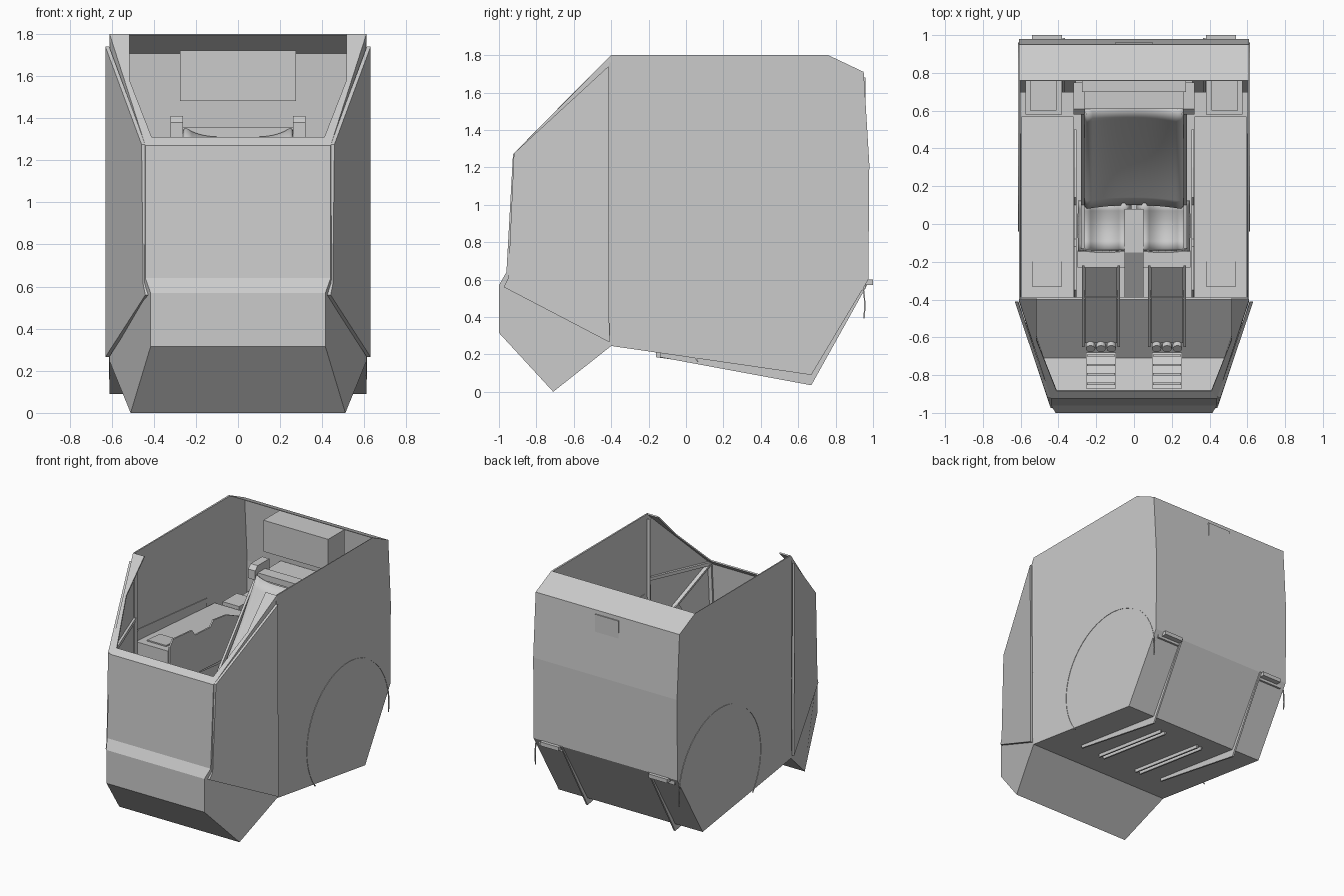
import bpy, bmesh, math
from mathutils import Vector

if "Cube" in bpy.data.objects:
    bpy.data.objects.remove(bpy.data.objects["Cube"])


def mesh_object(name, verts, faces, mirror=False, thick=0.0, recalc=True):
    me = bpy.data.meshes.new(name)
    me.from_pydata([tuple(v) for v in verts], [], faces)
    bm = bmesh.new()
    bm.from_mesh(me)
    if recalc:
        bmesh.ops.recalc_face_normals(bm, faces=bm.faces)
    bm.to_mesh(me)
    bm.free()
    ob = bpy.data.objects.new(name, me)
    bpy.context.collection.objects.link(ob)
    if thick:
        s = ob.modifiers.new("thickness", 'SOLIDIFY')
        s.thickness, s.offset = thick, -1
    if mirror:
        ob.modifiers.new("mirror", 'MIRROR')
    return ob


def prism(name, yz, x0, x1, mirror=False):
    """Side profile in y,z pushed out from x0 to x1."""
    n = len(yz)
    v = [(x0, y, z) for y, z in yz] + [(x1, y, z) for y, z in yz]
    f = [list(range(n)), list(range(n, 2 * n))]
    f += [[i, (i + 1) % n, n + (i + 1) % n, n + i] for i in range(n)]
    return mesh_object(name, v, f, mirror)


def box(name, x, y, z, mirror=False):
    return prism(name, [(y[0], z[0]), (y[1], z[0]), (y[1], z[1]), (y[0], z[1])],
                 x[0], x[1], mirror)


def strut(name, a, b, w=0.025, mirror=True):
    a, b = Vector(a), Vector(b)
    d = (b - a).normalized()
    s = d.cross(Vector((1, 0.3, 0))).normalized() * w / 2
    t = d.cross(s).normalized() * w / 2
    v = [p + i * s + j * t for p in (a, b) for i, j in ((1, 1), (-1, 1), (-1, -1), (1, -1))]
    f = [[0, 1, 2, 3], [4, 5, 6, 7]] + [[i, (i + 1) % 4, 4 + (i + 1) % 4, 4 + i] for i in range(4)]
    return mesh_object(name, v, f, mirror)


# outer shell: right-hand outline, from top front round the bottom to top rear
R = [(.61, -.4, 1.8), (.44, -.925, 1.27), (.44, -.96, .64), (.415, -1, .57),
     (.415, -1, .315), (.51, -.71, 0), (.61, -.4, .245), (.61, .67, .09),
     (.61, .975, .6), (.61, .98, 1.22), (.61, .95, 1.71), (.61, .76, 1.8)]
n = len(R)
sides = [[0, 1, 2, 6], [2, 3, 4, 5, 6], [0, 6, 7, 8, 9, 10, 11]]
faces = sides + [[i + n for i in reversed(f)] for f in sides]
faces += [[i, i + n, i + 1 + n, i + 1] for i in range(1, n - 1)]
mesh_object("cab_shell", R + [(-x, y, z) for x, y, z in R], faces, thick=0.01)

# sloping rim round the front of the opening
rim = [(.61, -.4, 1.8), (.44, -.925, 1.27), (0, -.925, 1.27), (0, -.885, 1.31),
       (.41, -.885, 1.31), (.515, -.62, 1.58), (.515, -.4, 1.8)]
mesh_object("opening_rim", rim, [[0, 1, 4, 5, 6], [1, 2, 3, 4]], mirror=True, thick=0.01)

# angled outer side plates
plate = [(.63, -.415, 1.74), (.458, -.92, 1.275), (.45, -.95, .61), (.44, -.975, .56), (.63, -.41, .265)]
mesh_object("front_side_plate", plate + [(x - .018, y, z) for x, y, z in plate],
            [[0, 1, 2, 3, 4], [5, 6, 7, 8, 9]] +
            [[i, (i + 1) % 5, 5 + (i + 1) % 5, 5 + i] for i in range(5)], mirror=True)

# window frame struts inside the front sides
for k, (a, b) in enumerate([((.595, -.4, 1.76), (.595, -.4, .3)),
                            ((.43, -.905, 1.27), (.595, -.4, 1.3)),
                            ((.43, -.905, 1.27), (.595, -.4, .85)),
                            ((.43, -.905, 1.27), (.425, -.94, .62))]):
    strut("frame_strut_%d" % k, a, b)

# round side disc outline, clipped by the shell bottom
ring = []
for k in range(34):
    a = math.radians(-8 + k * 225 / 33)
    y, z = .46 + .5 * math.cos(a), .46 + .5 * math.sin(a)
    if z > .12:
        ring.append((y, z))
v, f = [], []
for y, z in ring:
    for s in (1, .985):
        v.append((.613, .46 + (y - .46) * s, .46 + (z - .46) * s))
for i in range(len(ring) - 1):
    f.append([2 * i, 2 * i + 1, 2 * i + 3, 2 * i + 2])
mesh_object("side_disc_edge", v, f, mirror=True, thick=0.006)

# underside blades, channels and rear brackets
prism("underside_blade", [(.985, .6), (.67, .035), (-.14, .185), (-.14, .215), (.66, .1), (.965, .6)],
      .365, .378, True)
box("rear_bracket", (.38, .54), (.95, 1.0), (.57, .6), True)
for x in (.145, .185):
    prism("underside_rail", [(-.16, .22), (-.16, .185), (.53, .085), (.53, .12)], x, x + .012, True)

# inner floor
prism("floor", [(-.39, .3), (-.39, .42), (.7, .42), (.7, .3)], -.6, .6)

# armrest consoles with upstanding side plates
prism("console_body", [(-.39, .85), (-.39, 1.12), (.57, 1.05), (.57, .75)], .32, .595, True)
prism("console_outer_plate", [(-.39, .85), (-.39, 1.16), (-.35, 1.2), (.48, 1.12), (.48, .8)], .597, .608, True)
prism("console_inner_plate", [(-.39, .85), (-.39, 1.15), (-.35, 1.2), (-.12, 1.18), (-.08, 1.13),
                              (.1, 1.12), (.14, 1.16), (.3, 1.14), (.5, 1.05), (.5, .8)], .305, .317, True)
prism("console_pad", [(-.33, 1.1), (-.33, 1.125), (-.175, 1.112), (-.175, 1.09)], .38, .54, True)

# rear side modules behind the consoles
box("rear_module", (.38, .575), (.58, .96), (.55, 1.0), True)
box("rear_module_cap", (.41, .55), (.6, .77), (1.0, 1.06), True)

# seat back: dished smooth panel
nu, nv = 16, 12
v = []
for j in range(nv + 1):
    t = j / nv
    for i in range(nu + 1):
        u = i / nu * 2 - 1
        v.append((.25 * u, .1 + .5 * t - .02 * u * u,
                  .66 + .65 * t - .05 * math.sin(math.pi * t) + .045 * u ** 4))
f = [[j * (nu + 1) + i, j * (nu + 1) + i + 1, (j + 1) * (nu + 1) + i + 1, (j + 1) * (nu + 1) + i]
     for j in range(nv) for i in range(nu)]
back = mesh_object("seat_back", v, f, thick=0.06, recalc=False)
for p in back.data.polygons:
    p.use_smooth = True

# thigh cushions, dished
v = [(.155 + .1 * u, -.13 + .24 * t, .62 + .06 * u * u - .03 * math.sin(math.pi * t))
     for t in [k / 6 for k in range(7)] for u in [k / 4 - 1 for k in range(9)]]
f = [[j * 9 + i, j * 9 + i + 1, (j + 1) * 9 + i + 1, (j + 1) * 9 + i] for j in range(6) for i in range(8)]
cushion = mesh_object("thigh_cushion", v, f, mirror=True, thick=0.06, recalc=False)
for p in cushion.data.polygons:
    p.use_smooth = True

# seat frame, centre column and headrest
prism("seat_side_frame", [(-.13, .42), (-.13, .68), (.1, .72), (.6, 1.32), (.68, 1.3), (.68, 1.15), (.3, .42)],
      .262, .28, True)
prism("centre_column", [(-.39, .42), (-.39, .52), (-.15, .68), (.08, .68), (.08, .42)], -.05, .05)
box("seat_front_bar", (-.3, .3), (-.23, -.14), (.46, .56))
prism("headrest_wing", [(.58, 1.31), (.58, 1.38), (.61, 1.41), (.75, 1.41), (.75, 1.31)], .26, .32, True)
box("headrest_bar", (-.26, .26), (.61, .7), (1.31, 1.355))
box("seat_back_mount", (-.31, .31), (.68, .96), (.9, 1.3))
box("overhead_box", (-.275, .275), (.7, .9), (1.48, 1.72))
box("overhead_box_mount", (-.1, .1), (.9, .96), (1.52, 1.68))

# shin channels and foot pedals
prism("shin_channel", [(-.23, .56), (-.63, .2), (-.63, .16), (-.23, .5)], .09, .26, True)
for x in (.075, .262):
    prism("shin_guard", [(-.22, .6), (-.65, .23), (-.65, .15), (-.22, .48)], x, x + .012, True)
prism("foot_pedal", [(-.68, .12), (-.87, .24), (-.87, .28), (-.68, .16)], .095, .255, True)
for k in range(4):
    y = -.69 - k * .05
    box("pedal_tread", (.1, .25), (y - .012, y), (.15 + k * .032, .185 + k * .032), True)
for x in (.12, .175, .23):
    bpy.ops.mesh.primitive_cylinder_add(vertices=12, radius=.025, depth=.03, location=(x, -.65, .2),
                                        rotation=(math.radians(45), 0, 0))
    roller = bpy.context.object
    roller.name = "pedal_roller"
    for vert in roller.data.vertices:
        vert.co = roller.matrix_basis @ vert.co
    roller.location, roller.rotation_euler = (0, 0, 0), (0, 0, 0)
    roller.modifiers.new("mirror", 'MIRROR')
